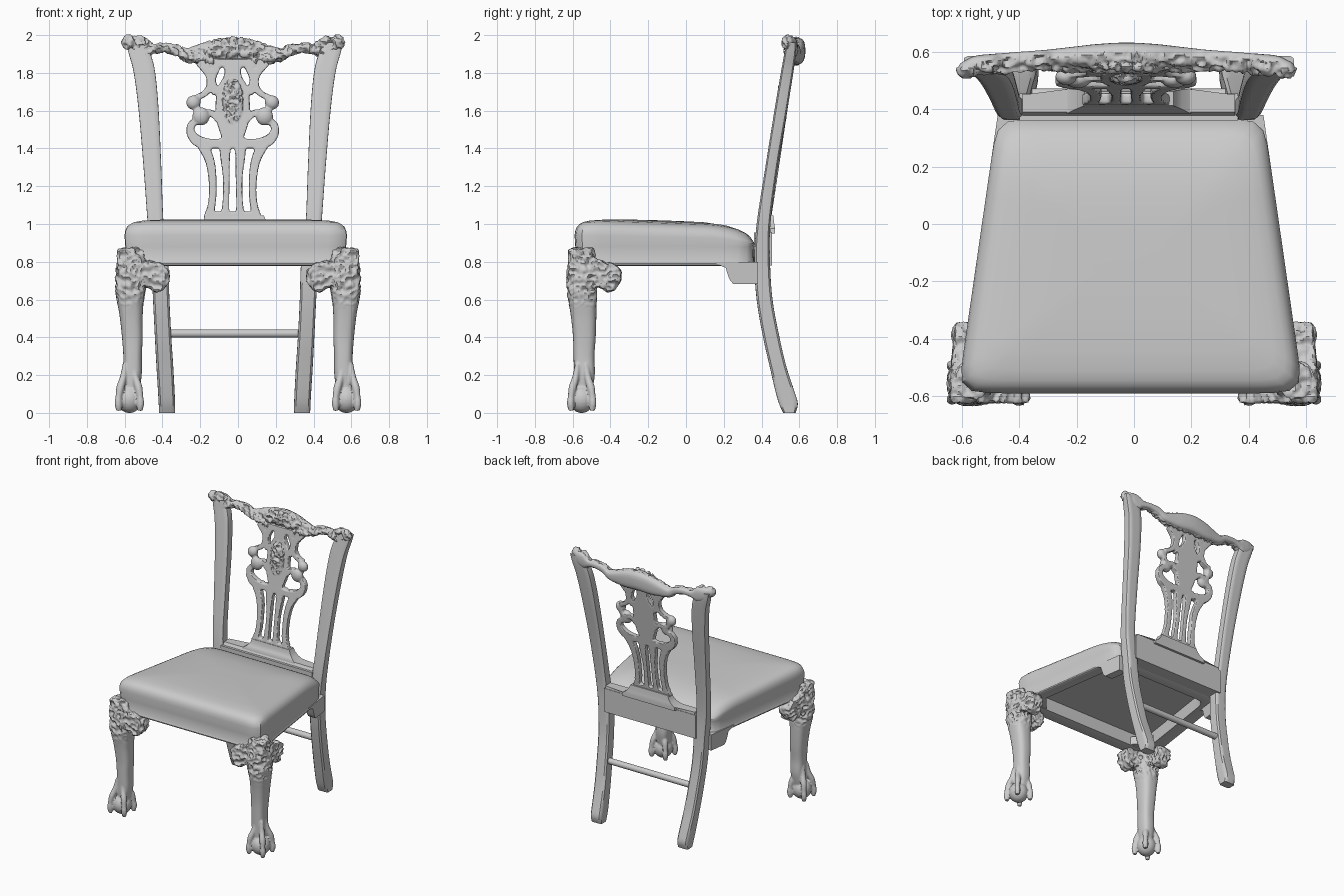
import bpy, bmesh, math
from mathutils import Vector, Matrix, noise

if "Cube" in bpy.data.objects:
    bpy.data.objects.remove(bpy.data.objects["Cube"])


def spline(rows, n=5):
    """Catmull-Rom interpolation of tuples of any length."""
    P = [rows[0]] + list(rows) + [rows[-1]]
    out = []
    for i in range(1, len(P) - 2):
        for k in range(n):
            t = k / n
            out.append(tuple(0.5 * (2*b + (c-a)*t + (2*a-5*b+4*c-d)*t*t + (3*b-a-3*c+d)*t**3)
                             for a, b, c, d in zip(P[i-1], P[i], P[i+1], P[i+2])))
    return out + [tuple(rows[-1])]


def loft(bm, rings):
    vs = [[bm.verts.new(p) for p in r] for r in rings]
    n = len(vs[0])
    for a, b in zip(vs, vs[1:]):
        for i in range(n):
            bm.faces.new((a[i], a[(i+1) % n], b[(i+1) % n], b[i]))
    bm.faces.new(vs[0][::-1])
    bm.faces.new(vs[-1])


def unit_ring(n, exp):
    """Rounded square in the unit box."""
    out = []
    for i in range(n):
        c, s = math.cos(2*math.pi*(i+.5)/n), math.sin(2*math.pi*(i+.5)/n)
        r = (abs(c)**exp + abs(s)**exp) ** (-1/exp)
        out.append((r*c, r*s))
    return out


def tube(bm, pts, n=12):
    """Round bar through (x, y, z, radius) points."""
    rings = []
    for i, p in enumerate(pts):
        d = Vector(pts[min(i+1, len(pts)-1)][:3]) - Vector(pts[max(i-1, 0)][:3])
        q = d.to_track_quat('Z', 'Y')
        rings.append([Vector(p[:3]) + q @ Vector((p[3]*math.cos(a), p[3]*math.sin(a), 0))
                      for a in (2*math.pi*k/n for k in range(n))])
    loft(bm, rings)


def ball(bm, loc, size, rot=0):
    m = Matrix.Translation(loc) @ Matrix.Rotation(rot, 4, 'Y') @ Matrix.Diagonal((*size, 1))
    bmesh.ops.create_uvsphere(bm, u_segments=20, v_segments=12, radius=1, matrix=m)


def finish(bm, name, cx=0, mirror=False, voxel=0, carve=None):
    bmesh.ops.recalc_face_normals(bm, faces=bm.faces)
    me = bpy.data.meshes.new(name)
    bm.to_mesh(me)
    bm.free()
    o = bpy.data.objects.new(name, me)
    bpy.context.collection.objects.link(o)
    if voxel:  # fuse the overlapping pieces, then carve the surface
        r = o.modifiers.new("fuse", 'REMESH')
        r.mode, r.voxel_size = 'VOXEL', voxel
        s = o.modifiers.new("soften", 'SMOOTH')
        s.iterations = 1
        fused = bpy.data.meshes.new_from_object(o.evaluated_get(bpy.context.evaluated_depsgraph_get()))
        o.modifiers.clear()
        o.data = fused
        if carve:
            moves = [v.normal * carve(v.co, v.normal) for v in fused.vertices]
            for v, m in zip(fused.vertices, moves):
                v.co += m
        for v in fused.vertices:
            v.co.z = max(v.co.z, 0)
    o.location.x = cx
    if mirror:
        o.modifiers.new("mirror", 'MIRROR')
    bpy.ops.object.select_all(action='DESELECT')
    o.select_set(True)
    bpy.context.view_layer.objects.active = o
    bpy.ops.object.shade_smooth_by_angle(angle=math.radians(40))
    return o


def relief(co, freq, amp):
    return amp * (1 - 3.2 * abs(noise.noise(co * freq)))


BX = -0.018  # centre line of the back

# Seat with rounded top, rolled bottom edge and hollow underside
def side_x(y):
    return 0.603 - 0.138 * (y + 0.59) / 0.955

bm = bmesh.new()
rings = []
for inset, z in [(.09, .88), (.09, .785), (.012, .777), (.002, .782), (.0, .79), (.006, .8), (.004, .88),
                 (.0, .94), (.004, .965), (.012, .985), (.026, 1.0), (.045, 1.01), (.08, 1.018),
                 (.15, 1.025), (.27, 1.03), (.4, 1.032)]:
    ring = []
    for u, v in unit_ring(96, 16):
        y = -.1125 + v * (.4775 - inset)
        drop = .03 * max(0, (y+.5)/.86) + .045 * max(0, (y-.1)/.26)**2
        ring.append((u * (side_x(y) - inset), y, z - drop * min(1, max(0, (z-.88)/.1))))
    rings.append(ring)
loft(bm, rings)
finish(bm, "seat", -.012)

# Rear brackets under the side rails, and front corner blocks
bm = bmesh.new()
prof = [(.15, .80), (.17, .785), (.21, .768), (.225, .72), (.235, .70), (.25, .683), (.38, .683), (.38, .80)]
loft(bm, [[(side_x(y) - d, y, z) for y, z in prof] for d in (.0, .06)])
tri = [(.36, -.52), (.52, -.52), (.5, -.36)]
loft(bm, [[(x, y, z) for x, y in tri] for z in (.79, .85)])
finish(bm, "rail_brackets", -.012, True)

# Cabriole front legs with carved knees, scrolled brackets and ball-and-claw feet
bm = bmesh.new()
leg = [(.87, .5, .61, -.6, -.49), (.78, .49, .638, -.622, -.48), (.7, .49, .645, -.628, -.48),
       (.6, .5, .64, -.622, -.475), (.5, .505, .625, -.608, -.475), (.4, .505, .614, -.598, -.478),
       (.3, .509, .607, -.595, -.485), (.2, .51, .607, -.593, -.483), (.1, .525, .6, -.59, -.5)]
loft(bm, [[((b+a)/2 + u*(b-a)/2, (c+d)/2 + v*(d-c)/2, z) for u, v in unit_ring(32, 2.8)]
          for z, a, b, c, d in spline(leg)])
ear = [(.02, .865), (.11, .85), (.155, .81), (.2, .795), (.25, .785), (.283, .75), (.28, .7), (.25, .655),
       (.215, .642), (.185, .665), (.15, .675), (.12, .63), (.02, .63)]
loft(bm, [[(.65 - u, y, z) for u, z in ear] for y in (-.618, -.53)])
loft(bm, [[(x - .1*max(0, u-.1), -.63 + u, z) for u, z in ear] for x in (.635, .545)])
ball(bm, (.4, -.605, .71), (.035, .022, .04))
ball(bm, (.61, -.385, .71), (.022, .035, .04))
fx, fy = .575, -.552
ball(bm, (fx, fy, .072), (.067, .067, .073))
for k in range(4):
    a = math.radians(-45 + 90*k)
    claw = [(.03, .26, .014), (.045, .19, .018), (.068, .135, .021), (.08, .085, .017),
            (.083, .05, .02), (.078, .012, .014)]
    tube(bm, [(fx + r*math.cos(a), fy + r*math.sin(a), z, w) for r, z, w in spline(claw, 4)])
finish(bm, "front_legs", 0, True, .0065,
       lambda c, n: relief(c, 30, .008) * min(1, max(0, (c.z-.55)/.1)))

# Back posts running down into the splayed rear legs
bm = bmesh.new()
post = [(0, .315, .4, .515, .58), (.05, .315, .402, .492, .592), (.12, .318, .406, .472, .572),
        (.25, .325, .414, .442, .53), (.4, .335, .422, .408, .495), (.6, .345, .432, .374, .458),
        (.8, .352, .442, .362, .445), (1.0, .376, .46, .374, .447), (1.3, .388, .482, .42, .485),
        (1.6, .402, .508, .468, .536), (1.8, .42, .534, .502, .568), (1.9, .445, .56, .52, .582),
        (1.96, .475, .575, .53, .585)]
loft(bm, [[((a+b)/2 + u*(b-a)/2, (c+d)/2 + v*(d-c)/2, z) for u, v in unit_ring(24, 7)]
          for z, a, b, c, d in spline(post)])
finish(bm, "back_posts", BX, True)

# Rear seat rail with the shoe that holds the splat
bm = bmesh.new()
for levels in ([(.38, .36, .455, .78), (.38, .36, .455, .955)],
               [(.37, .375, .452, .95), (.37, .39, .45, .975), (.23, .39, .468, .976)],
               [(.22, .385, .472, .95), (.215, .385, .472, .975), (.185, .4, .468, .995),
                (.165, .408, .465, 1.02), (.155, .412, .462, 1.045)]):
    loft(bm, [[(-w, a, z), (w, a, z), (w, b, z), (-w, b, z)] for w, a, b, z in levels])
finish(bm, "rear_rail", BX)

# Stretcher between the rear legs
bm = bmesh.new()
tube(bm, [(-.36, .45, .42, .022), (.36, .45, .42, .022)], 16)
finish(bm, "stretcher", BX)

# Pierced splat: ribs, scrolls, rosettes and oval medallion
def splat_y(z):
    return .435 + .15 * (z - 1.05)

def strap(bm, pts, t=.019):
    """Flat band through (x, z, half width) points, mirrored on both sides."""
    P = spline(pts, 6)
    for s in (1, -1):
        rings = []
        for i, (x, z, w) in enumerate(P):
            a, b = P[max(i-1, 0)], P[min(i+1, len(P)-1)]
            d = Vector((b[0]-a[0], b[1]-a[1])).normalized()
            rings.append([(s*(x + k*w*d.y), splat_y(z - k*w*d.x) + e*t, z - k*w*d.x)
                          for k, e in ((1, 1), (1, -1), (-1, -1), (-1, 1))])
        loft(bm, rings)

bm = bmesh.new()
vase = spline([(1.87, .05), (1.79, .045), (1.73, .075), (1.65, .09), (1.55, .085), (1.47, .062), (1.4, .03)])
loft(bm, [[(k*w, splat_y(z) + e*.019, z) for k, e in ((1, 1), (1, -1), (-1, -1), (-1, 1))] for z, w in vase])
strap(bm, [(.13, 1.03, .025), (.112, 1.1, .02), (.105, 1.2, .02), (.12, 1.33, .024), (.165, 1.43, .03)])
strap(bm, [(.042, 1.03, .025), (.036, 1.12, .017), (.034, 1.25, .018), (.04, 1.35, .025), (.04, 1.45, .035)])
strap(bm, [(0, 1.045, .02), (.07, 1.045, .02), (.145, 1.045, .02)])
strap(bm, [(.02, 1.43, .03), (.1, 1.425, .024), (.175, 1.435, .03), (.218, 1.475, .024),
           (.218, 1.525, .02), (.17, 1.56, .018)])
strap(bm, [(.175, 1.86, .025), (.125, 1.79, .02), (.12, 1.73, .02), (.15, 1.69, .016), (.2, 1.665, .016)])
strap(bm, [(.085, 1.83, .02), (.11, 1.76, .02), (.085, 1.69, .022)])
strap(bm, [(.075, 1.56, .022), (.12, 1.59, .016), (.165, 1.58, .018)])
strap(bm, [(.205, 1.64, .016), (.19, 1.6, .016), (.165, 1.57, .016)])
strap(bm, [(0, 1.85, .025), (.1, 1.855, .022), (.18, 1.86, .02)])
for s in (1, -1):
    ball(bm, (s*.208, splat_y(1.64) - .01, 1.643), (.038, .03, .038))
    ball(bm, (s*.168, splat_y(1.57) - .01, 1.57), (.046, .03, .048))
ball(bm, (0, splat_y(1.65) - .014, 1.65), (.052, .022, .115))

def splat_relief(c, n):
    oval = (c.x/.055)**2 + ((c.z-1.65)/.12)**2 < 1 and n.y < -.2
    return relief(c, 40, .008) if oval else 0

finish(bm, "splat", BX - .01, False, .0065, splat_relief)

# Carved crest rail with curled ears and a leafy centre
bm = bmesh.new()
half = [(0, 1.85, 1.985, .55, .632), (.1, 1.845, 1.972, .55, .627), (.18, 1.85, 1.945, .55, .618),
        (.25, 1.862, 1.925, .55, .61), (.3, 1.893, 1.95, .55, .605), (.37, 1.91, 1.955, .548, .6),
        (.43, 1.9, 1.955, .542, .595), (.47, 1.88, 1.985, .535, .592), (.53, 1.9, 1.99, .528, .585),
        (.572, 1.935, 1.985, .525, .562)]
full = [(-r[0],) + r[1:] for r in half[:0:-1]] + half
loft(bm, [[(x, (c+d)/2 + u*(d-c)/2, (a+b)/2 + v*(b-a)/2) for u, v in unit_ring(24, 2.8)]
          for x, a, b, c, d in spline(full)])
for k in range(-4, 5):
    a = k * .36
    ball(bm, (.085*math.sin(a), .55, 1.895 + .045*math.cos(a)), (.02, .022, .052), a)
for s in (1, -1):
    ball(bm, (s*.553, .54, 1.962), (.035, .03, .036))
    ball(bm, (s*.495, .545, 1.967), (.03, .026, .026))
    tube(bm, [(s*x, y, z, w) for x, y, z, w in spline([(.1, .553, 1.86, .018), (.2, .55, 1.88, .02),
         (.27, .553, 1.9, .018), (.36, .55, 1.93, .016), (.44, .54, 1.92, .018), (.48, .535, 1.9, .014)])])
finish(bm, "crest_rail", BX - .008, False, .0065,
       lambda c, n: relief(c, 32, .008) if n.y < .1 else 0)
